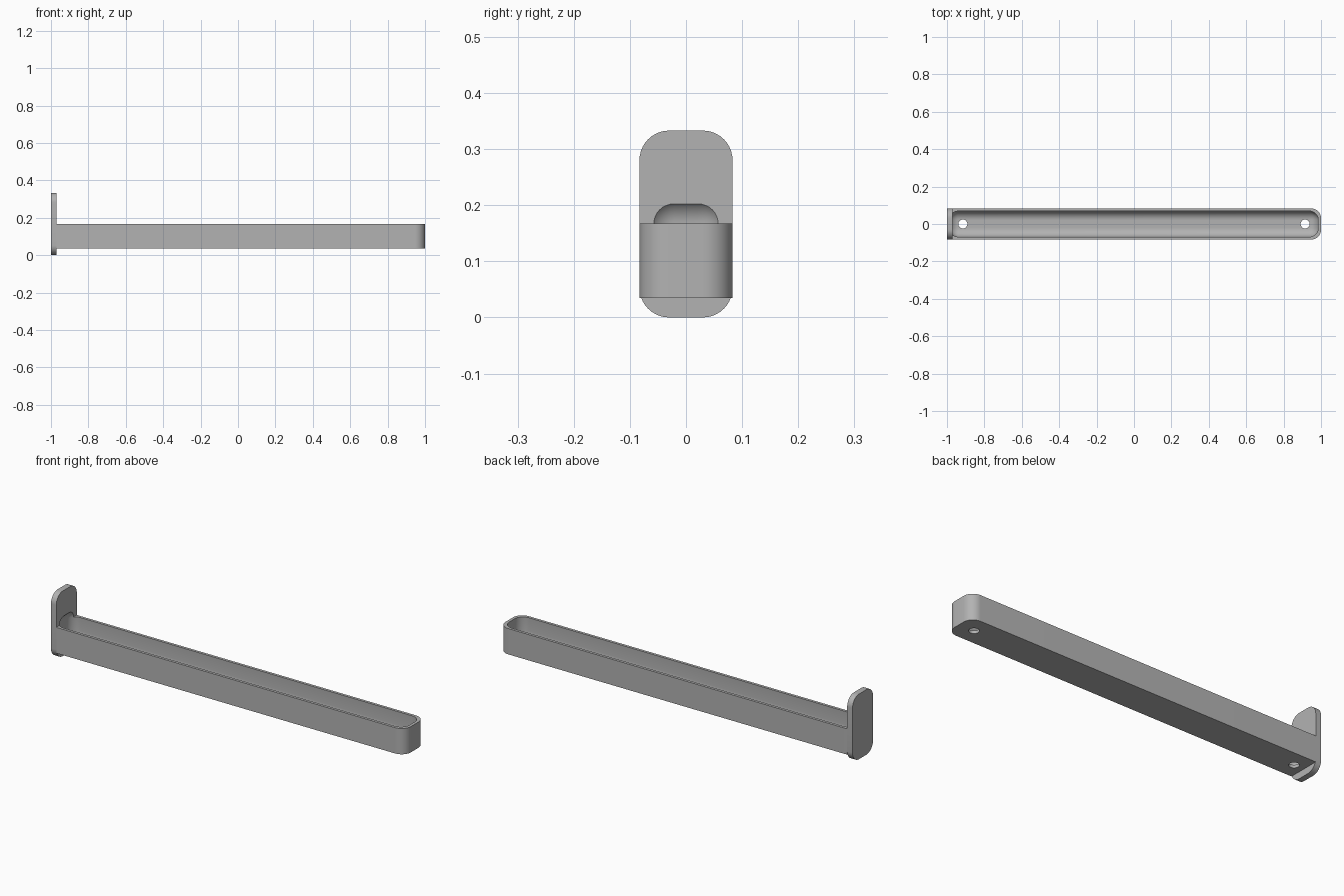
import bpy, bmesh, math
from mathutils import Matrix, Vector

if "Cube" in bpy.data.objects:
    bpy.data.objects.remove(bpy.data.objects["Cube"])

grey = bpy.data.materials.new("plain grey")
grey.use_nodes = True
colour = (0.45, 0.45, 0.45, 1)
grey.diffuse_color = colour
grey.node_tree.nodes["Principled BSDF"].inputs["Base Color"].default_value = colour


def finish(name, bm):
    mesh = bpy.data.meshes.new(name)
    bmesh.ops.recalc_face_normals(bm, faces=bm.faces)
    bm.to_mesh(mesh)
    bm.free()
    mesh.materials.append(grey)
    obj = bpy.data.objects.new(name, mesh)
    bpy.context.collection.objects.link(obj)
    return obj


def rounded_box(name, low, high, radius, pick, segments=10):
    """Box between two corners, rounding the edges that pick() accepts."""
    low, high = Vector(low), Vector(high)
    bm = bmesh.new()
    bmesh.ops.create_cube(bm, size=1)
    for v in bm.verts:
        v.co = (low + high) / 2 + v.co * (high - low)
    edges = [e for e in bm.edges if pick(e)]
    bmesh.ops.bevel(bm, geom=edges, offset=radius, offset_type='OFFSET',
                    segments=segments, profile=0.5, affect='EDGES')
    return finish(name, bm)


def cylinder(name, centre, radius, depth, axis):
    bm = bmesh.new()
    bmesh.ops.create_cone(bm, cap_ends=True, segments=40, radius1=radius,
                          radius2=radius, depth=depth)
    turn = Matrix.Rotation(math.pi / 2, 4, 'Y') if axis == 'X' else Matrix()
    bm.transform(Matrix.Translation(centre) @ turn)
    return finish(name, bm)


def along(edge, axis):
    return abs((edge.verts[0].co - edge.verts[1].co).normalized()[axis]) > 0.9


def cut(obj, cutters):
    bpy.context.view_layer.objects.active = obj
    for cutter in cutters:
        mod = obj.modifiers.new("cut", 'BOOLEAN')
        mod.operation = 'DIFFERENCE'
        mod.solver = 'EXACT'
        mod.object = cutter
        bpy.ops.object.modifier_apply(modifier=mod.name)


FACE = -0.97   # plane where the tray meets the plate
HALF = 0.083   # half width of both parts

# Long tray, rounded at its free end
tray = rounded_box("tray", (FACE, -HALF, 0.035), (1, HALF, 0.167), 0.053,
                   lambda e: along(e, 2) and e.verts[0].co.x > 0)

# Upright mounting plate with rounded corners
plate = rounded_box("mounting_plate", (-1, -HALF, 0), (FACE, HALF, 0.333), 0.053,
                    lambda e: along(e, 0))

# Scooped hollow that also bites into the plate
hollow = rounded_box("hollow_cutter", (-0.987, -0.069, 0.05), (0.985, 0.069, 0.214),
                     0.048, lambda e: True)

# Drain holes and hanging hole
drains = [cylinder("drain_cutter", (x, 0, 0.05), 0.024, 0.1, 'Z') for x in (-0.915, 0.915)]
hanger = cylinder("hanger_cutter", (-0.985, 0, 0.25), 0.034, 0.1, 'X')

cut(tray, [hollow] + drains)
cut(plate, [hollow, hanger])
for cutter in [hollow, hanger] + drains:
    bpy.data.objects.remove(cutter)

# Smooth curves, sharp edges
bpy.ops.object.select_all(action='DESELECT')
for obj in (tray, plate):
    obj.select_set(True)
bpy.context.view_layer.objects.active = tray
bpy.ops.object.shade_smooth_by_angle(angle=math.radians(30))
